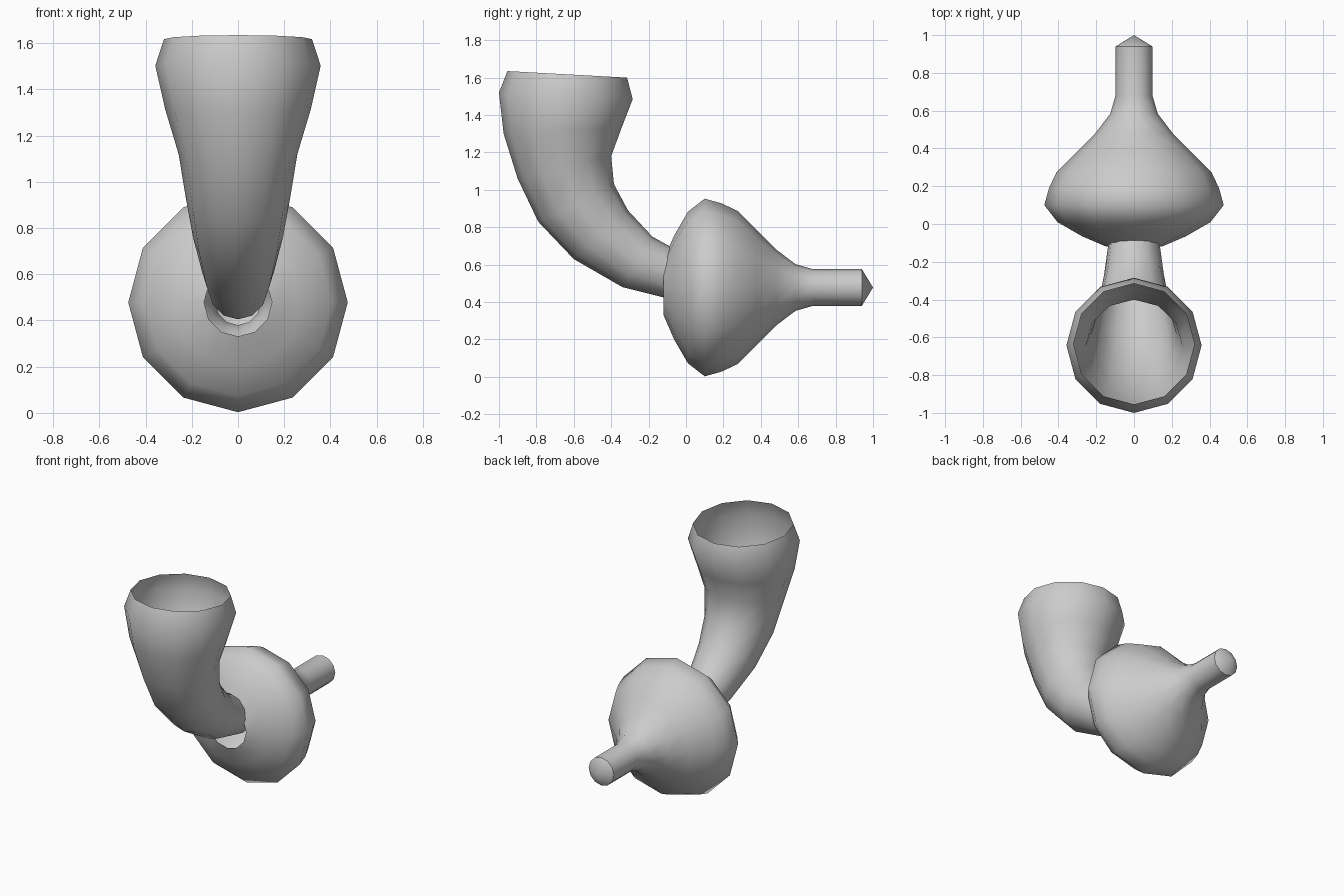
import bpy, bmesh, math
from mathutils import Vector

if "Cube" in bpy.data.objects:
    bpy.data.objects.remove(bpy.data.objects["Cube"])

SIDES = 12

grey = bpy.data.materials.new("light grey")
grey.diffuse_color = (0.6, 0.6, 0.6, 1.0)
grey.use_nodes = True
grey.node_tree.nodes["Principled BSDF"].inputs["Base Color"].default_value = grey.diffuse_color


def loft(name, rings, tip=None):
    """Skin 12-sided rings; each ring is (lower/front point, upper/back point) in the y-z plane."""
    bm = bmesh.new()
    loops = []
    for a, b in rings:
        a, b = Vector((0, *a)), Vector((0, *b))
        centre, arm = (a + b) / 2, (a - b) / 2
        side = Vector((arm.length, 0, 0))
        loops.append([bm.verts.new(centre + arm * math.cos(t) + side * math.sin(t))
                      for t in (2 * math.pi * i / SIDES for i in range(SIDES))])
    for lo, hi in zip(loops, loops[1:]):
        for i in range(SIDES):
            j = (i + 1) % SIDES
            bm.faces.new((lo[i], lo[j], hi[j], hi[i]))
    if tip:
        point = bm.verts.new((0, *tip))
        for i in range(SIDES):
            bm.faces.new((loops[-1][i], loops[-1][(i + 1) % SIDES], point))
    # Outward normals on the open shell: its widest ring must face away from the axis
    bm.normal_update()
    mid = sum((v.co for v in loops[1]), Vector()) / SIDES
    face = loops[1][0].link_faces[0]
    if face.normal.dot(loops[1][0].co - mid) < 0:
        bmesh.ops.reverse_faces(bm, faces=bm.faces[:])
    mesh = bpy.data.meshes.new(name)
    bm.to_mesh(mesh)
    bm.free()
    obj = bpy.data.objects.new(name, mesh)
    bpy.context.collection.objects.link(obj)
    mesh.materials.append(grey)
    bpy.ops.object.select_all(action='DESELECT')
    obj.select_set(True)
    bpy.context.view_layer.objects.active = obj
    bpy.ops.object.shade_smooth_by_angle(angle=math.radians(55))
    return obj


# Bulb with a stem, turned around the y axis (y, radius), open at the front
AXIS = 0.478
bulb = [(-0.12, 0.147), (-0.065, 0.275), (0.01, 0.405), (0.10, 0.475), (0.19, 0.45),
        (0.275, 0.41), (0.38, 0.305), (0.48, 0.205), (0.585, 0.125), (0.68, 0.098), (0.94, 0.098)]
loft("bulb_and_stem", [((y, AXIS - r), (y, AXIS + r)) for y, r in bulb], tip=(1.0, AXIS))

# Curved horn rising from inside the bulb to an open rim
loft("horn", [
    ((-0.04, 0.405), (0.0, 0.65)),
    ((-0.34, 0.48), (-0.18, 0.75)),
    ((-0.60, 0.63), (-0.31, 0.89)),
    ((-0.79, 0.83), (-0.385, 1.03)),
    ((-0.90, 1.06), (-0.40, 1.18)),
    ((-0.975, 1.30), (-0.345, 1.33)),
    ((-1.0, 1.52), (-0.285, 1.485)),
    ((-0.955, 1.635), (-0.315, 1.60)),
])
